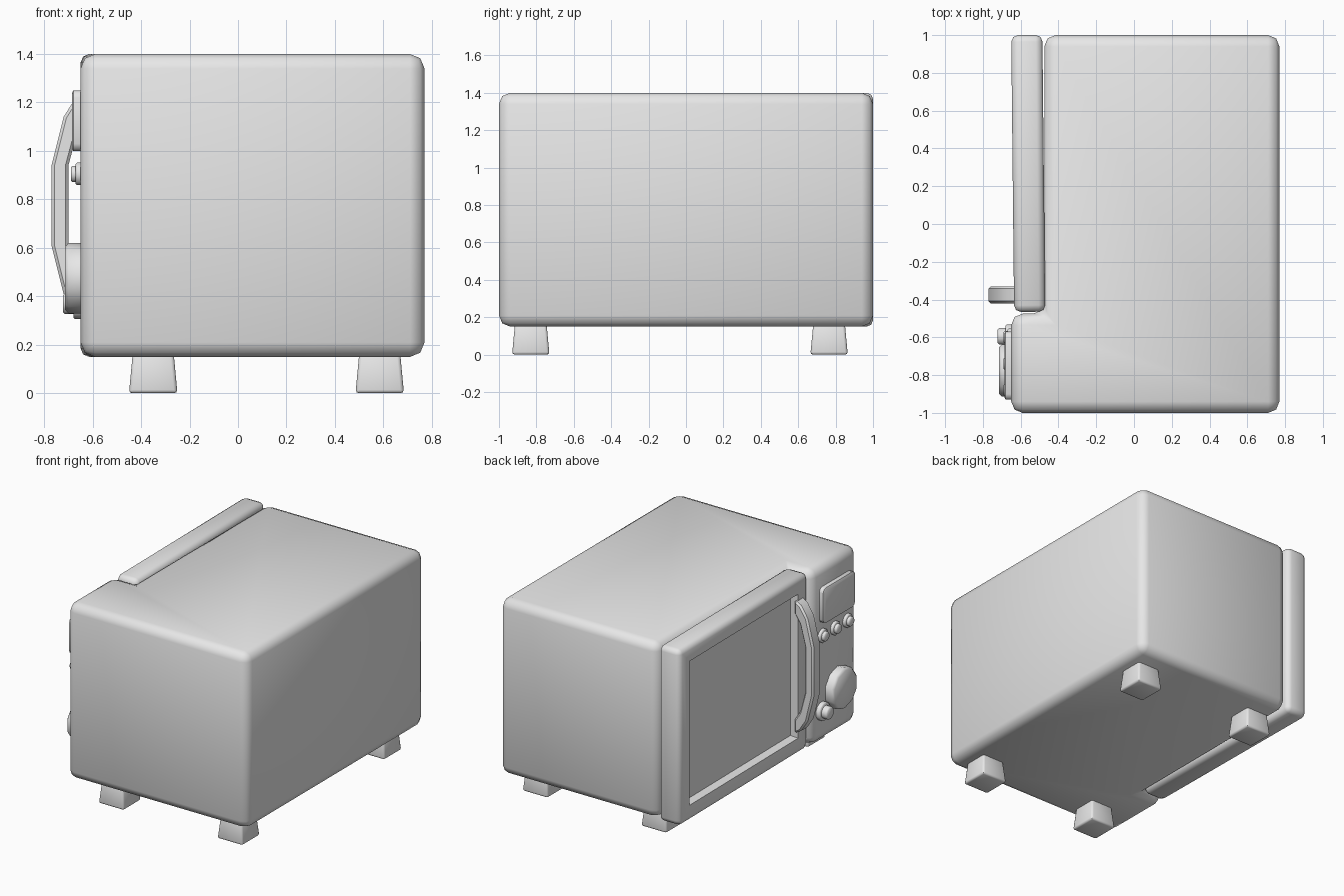
import bpy, bmesh
from math import radians
from mathutils import Matrix, Vector

default = bpy.data.objects.get("Cube")
if default:
    bpy.data.objects.remove(default, do_unlink=True)

grey = bpy.data.materials.new("light_grey")
grey.use_nodes = True
grey.diffuse_color = (0.8, 0.8, 0.8, 1)
grey.node_tree.nodes["Principled BSDF"].inputs["Base Color"].default_value = grey.diffuse_color


def bevel_sharp(bm, width, segments=2):
    """Round every edge that is not flat."""
    edges = [e for e in bm.edges if e.calc_face_angle(0) > radians(35)]
    bmesh.ops.bevel(bm, geom=edges, offset=width, segments=segments,
                    profile=0.5, affect='EDGES', clamp_overlap=True)


def finish(bm, name, angle=50):
    bmesh.ops.recalc_face_normals(bm, faces=bm.faces)
    mesh = bpy.data.meshes.new(name)
    bm.to_mesh(mesh)
    bm.free()
    mesh.materials.append(grey)
    mesh.shade_smooth()
    mesh.set_sharp_from_angle(angle=radians(angle))
    obj = bpy.data.objects.new(name, mesh)
    bpy.context.collection.objects.link(obj)
    return obj


def prism(points, direction):
    """Extrude a closed outline along a direction."""
    bm = bmesh.new()
    face = bm.faces.new([bm.verts.new(p) for p in points])
    new = bmesh.ops.extrude_face_region(bm, geom=[face])["geom"]
    bmesh.ops.translate(bm, vec=direction,
                        verts=[v for v in new if isinstance(v, bmesh.types.BMVert)])
    bmesh.ops.recalc_face_normals(bm, faces=bm.faces)
    return bm


def box(low, high):
    low, high = Vector(low), Vector(high)
    bm = bmesh.new()
    bmesh.ops.create_cube(bm, size=1)
    bmesh.ops.scale(bm, vec=high - low, verts=bm.verts)
    bmesh.ops.translate(bm, vec=(low + high) / 2, verts=bm.verts)
    return bm


def disc(name, y, z, radius, x_out, sides, width):
    """Cylinder standing out of the control panel towards -x."""
    depth = -0.63 - x_out
    bm = bmesh.new()
    place = (Matrix.Translation(((x_out - 0.63) / 2, y, z))
             @ Matrix.Rotation(radians(90), 4, 'Y')
             @ Matrix.Rotation(radians(180 / sides), 4, 'Z'))
    bmesh.ops.create_cone(bm, cap_ends=True, segments=sides, radius1=radius,
                          radius2=radius, depth=depth, matrix=place)
    rims = [e for e in bm.edges if abs(e.verts[0].co.x - e.verts[1].co.x) < 0.001
            and e.verts[0].co.x < x_out + 0.01]
    bmesh.ops.bevel(bm, geom=rims, offset=width, segments=1, affect='EDGES')
    return finish(bm, name)


# Cabinet with a step that leaves room for the door
outline = [(-0.65, -1), (0.77, -1), (0.77, 1), (-0.475, 1), (-0.475, -0.475), (-0.65, -0.475)]
body = prism([(x, y, 0.15) for x, y in outline], (0, 0, 1.25))
bevel_sharp(body, 0.06)
finish(body, "cabinet")

# Door with a sunken window
door = box((-0.65, -0.465, 0.15), (-0.485, 1, 1.4))
bevel_sharp(door, 0.035)
front = min(door.faces, key=lambda f: f.calc_center_median().x)
bmesh.ops.inset_region(door, faces=[front], thickness=0.11)
bmesh.ops.inset_region(door, faces=[front], thickness=0.012, depth=-0.055)
bmesh.ops.rotate(door, verts=door.verts, cent=(-0.57, 1, 0),
                 matrix=Matrix.Rotation(radians(0.6), 3, 'Z'))
finish(door, "door")

# Bowed door handle
arch = [(-0.62, 1.25), (-0.67, 1.22), (-0.72, 1.14), (-0.77, 0.94), (-0.77, 0.61),
        (-0.72, 0.41), (-0.67, 0.33), (-0.62, 0.30),
        (-0.62, 0.40), (-0.66, 0.46), (-0.7, 0.61), (-0.7, 0.94), (-0.66, 1.09), (-0.62, 1.15)]
handle = prism([(x, -0.42, z) for x, z in arch], (0, 0.09, 0))
bevel_sharp(handle, 0.012, 1)
finish(handle, "door_handle", 30)

# Display panel
display = box((-0.68, -0.93, 1.0), (-0.63, -0.57, 1.25))
corners = [e for e in display.edges if abs(e.verts[0].co.x - e.verts[1].co.x) > 0.01]
bmesh.ops.bevel(display, geom=corners, offset=0.03, segments=2, profile=0.5, affect='EDGES')
front = min(display.faces, key=lambda f: f.calc_center_median().x)
bmesh.ops.inset_region(display, faces=[front], thickness=0.012, depth=0.006)
finish(display, "display_panel")

# Row of buttons, each a collar with a cap
for i, y in enumerate((-0.6, -0.74, -0.88)):
    disc(f"button_collar_{i + 1}", y, 0.905, 0.048, -0.67, 12, 0.006)
    disc(f"button_cap_{i + 1}", y, 0.905, 0.034, -0.69, 12, 0.006)

# Dial and start button
disc("dial_base", -0.775, 0.475, 0.135, -0.68, 10, 0.01)
disc("dial", -0.775, 0.475, 0.145, -0.715, 10, 0.015)
disc("start_collar", -0.595, 0.37, 0.065, -0.68, 12, 0.006)
disc("start_cap", -0.595, 0.37, 0.045, -0.722, 12, 0.008)

# Tapered feet
for side, x in (("front", -0.35), ("back", 0.585)):
    for end, y in (("a", -0.83), ("b", 0.765)):
        foot = box((-0.1, -0.1, 0), (0.1, 0.1, 0.17))
        bmesh.ops.scale(foot, vec=(0.84, 0.84, 1), verts=[v for v in foot.verts if v.co.z > 0.1])
        bevel_sharp(foot, 0.014, 2)
        bmesh.ops.translate(foot, vec=(x, y, 0), verts=foot.verts)
        finish(foot, f"foot_{side}_{end}")
